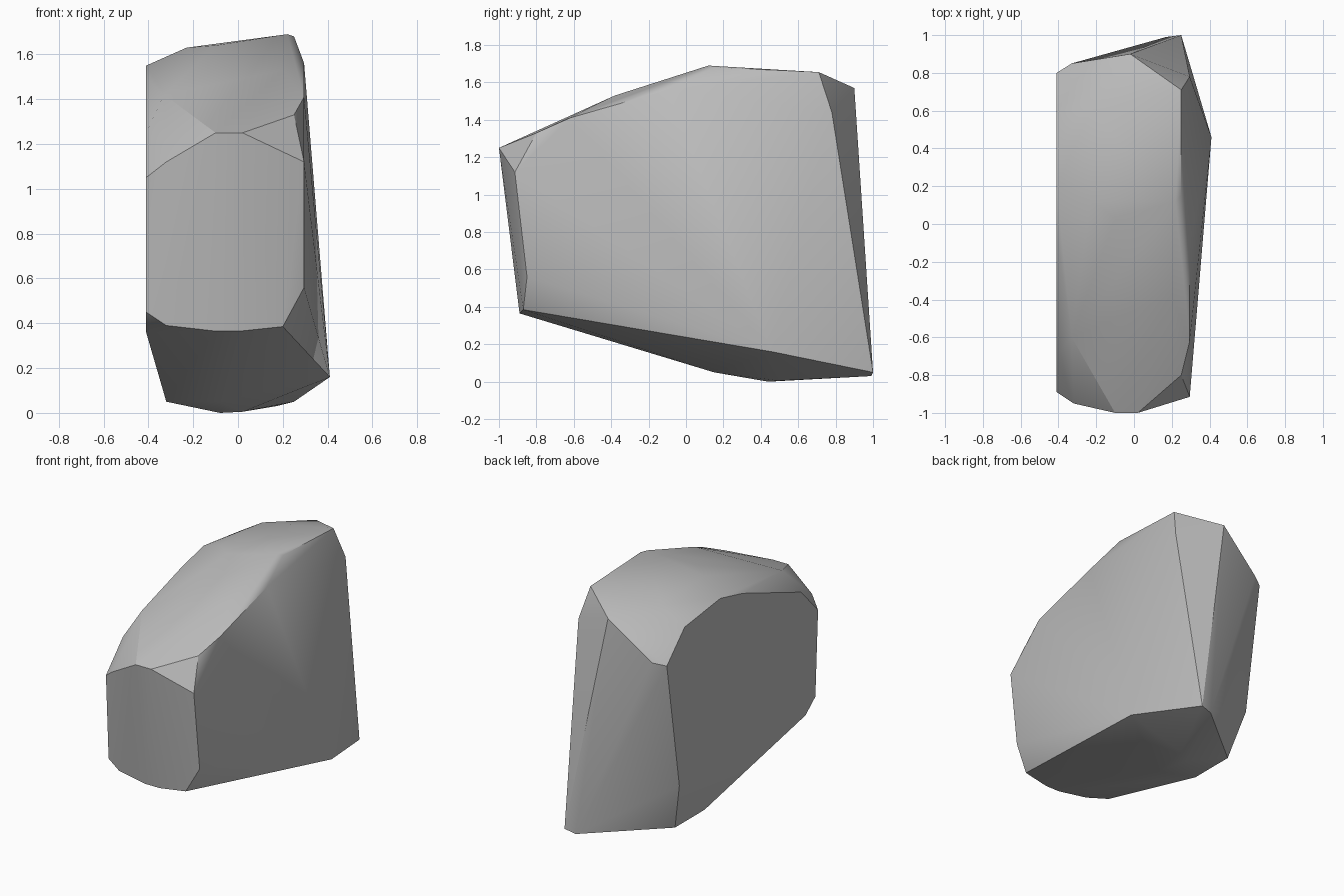
import bpy
import bmesh
import math

default_cube = bpy.data.objects.get("Cube")
if default_cube:
    bpy.data.objects.remove(default_cube, do_unlink=True)


def make_material(name, colour):
    material = bpy.data.materials.new(name)
    material.use_nodes = True
    material.diffuse_color = colour
    shader = material.node_tree.nodes["Principled BSDF"]
    shader.inputs["Base Color"].default_value = colour
    shader.inputs["Roughness"].default_value = 0.9
    return material


def on_side(x, outline):
    """Place a (y, z) outline on a plane of constant x."""
    return [(x, y, z) for y, z in outline]


# Flat cut side of the boulder, as an outline
flat_side = on_side(-.41, [
    (.8, 1.3), (.6, 1.5), (.2, 1.55), (-.05, 1.49), (-.7, 1.25),
    (-.89, 1.05), (-.86, .45), (-.75, .36), (.66, .4),
])

# Opposite side: upright front edge and the top shoulder
shoulder = on_side(.295, [
    (-.85, .56), (-.915, 1.12), (-.62, 1.41), (-.1, 1.56), (.78, 1.44),
])
shoulder += on_side(.25, [(-.8, 1.33), (.15, 1.68), (.71, 1.655)])

# Crown: upper slope, ridge and rear rim
crown = [
    (.22, .12, 1.69), (.2, -.38, 1.53), (-.23, .12, 1.63), (-.23, .6, 1.61),
    (-.1, .03, 1.64), (-.02, .9, 1.57), (-.33, .85, 1.32), (-.33, -.6, 1.42),
]

# Blunt nose at the front
nose = [
    (-.1, -1, 1.25), (.02, -1, 1.25), (-.32, -.95, 1.12),
    (-.32, -.87, .39), (-.1, -.89, .365), (.01, -.89, .365), (.2, -.87, .385),
]

# Underside and the pointed rear foot
foot = [
    (.41, .46, .16), (.25, 1, .05), (.17, .99, .03), (-.32, .58, .05),
    (-.32, .25, .05), (-.08, .15, .05), (-.08, .44, 0), (.02, .5, .005),
]


def build_hull(name, points, material):
    """Wrap the points in a convex shell and merge nearly flat facets."""
    bm = bmesh.new()
    for point in points:
        bm.verts.new(point)
    hull = bmesh.ops.convex_hull(bm, input=bm.verts)
    inside = {v for v in hull["geom_interior"] if isinstance(v, bmesh.types.BMVert)}
    inside |= {v for v in bm.verts if not v.link_faces}
    bmesh.ops.delete(bm, geom=list(inside), context="VERTS")
    bmesh.ops.dissolve_limit(bm, angle_limit=math.radians(1), verts=bm.verts, edges=bm.edges)
    bmesh.ops.recalc_face_normals(bm, faces=bm.faces)
    mesh = bpy.data.meshes.new(name)
    bm.to_mesh(mesh)
    bm.free()
    mesh.materials.append(material)
    obj = bpy.data.objects.new(name, mesh)
    bpy.context.collection.objects.link(obj)
    return obj


stone = make_material("stone grey", (.5, .5, .5, 1))
boulder = build_hull("boulder", flat_side + shoulder + crown + nose + foot, stone)

# Soft facets, crisp at the strong breaks
bpy.ops.object.select_all(action="DESELECT")
boulder.select_set(True)
bpy.context.view_layer.objects.active = boulder
bpy.ops.object.shade_smooth_by_angle(angle=math.radians(30))
